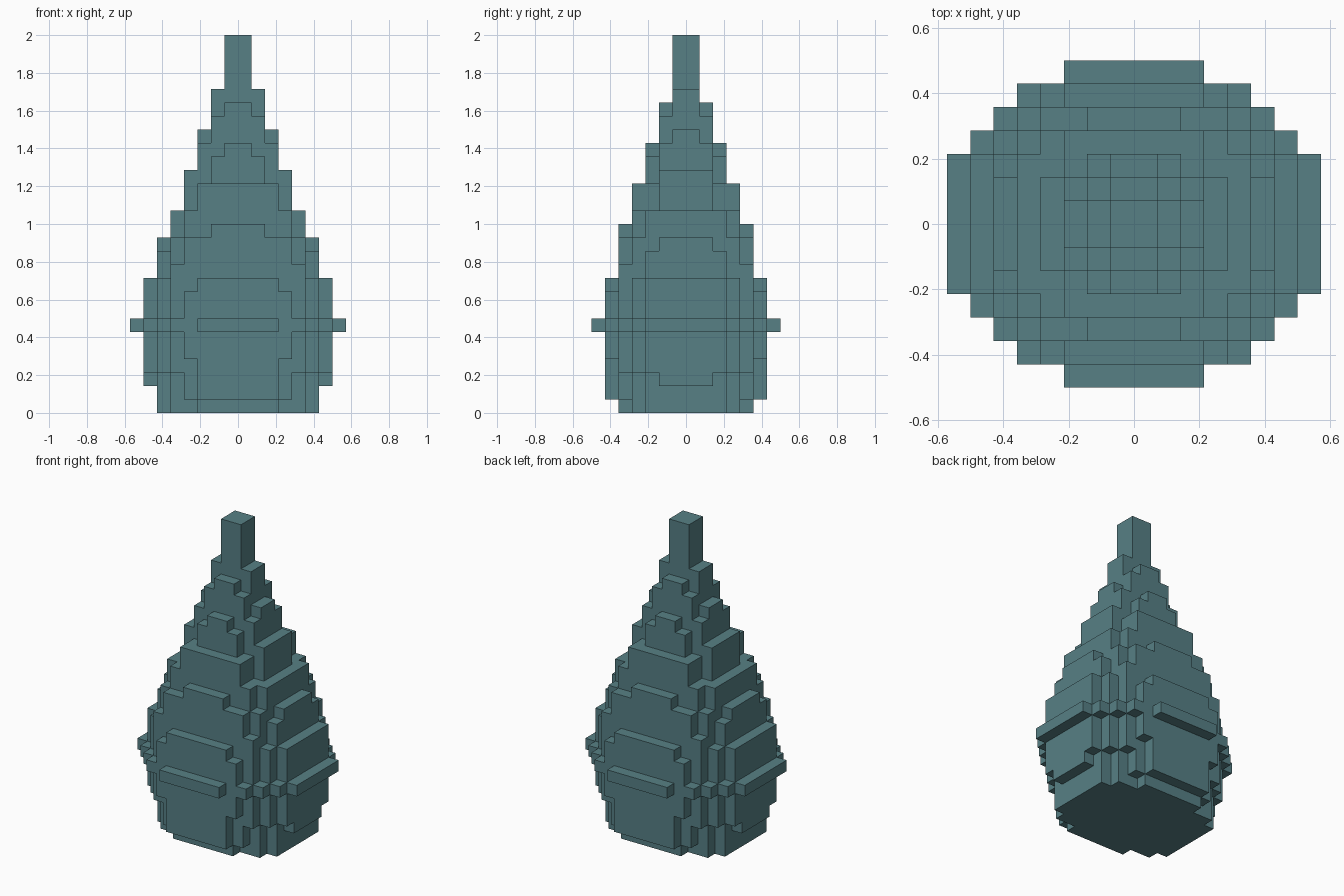
import bpy
import bmesh
import math
from mathutils import Vector

cube = bpy.data.objects.get("Cube")
if cube:
    bpy.data.objects.remove(cube, do_unlink=True)

UNIT = 2 / 28  # edge length of one block

# Each entry: (layers high, half-widths in x for block rows going outward in y)
LAYERS = [
    (1, (6, 6, 6, 5, 3)),
    (1, (6, 6, 6, 5, 4, 3)),
    (1, (7, 7, 6, 5, 4, 3)),
    (1, (7, 7, 7, 6, 5, 3)),
    (2, (7, 7, 7, 6, 5, 4)),
    (1, (8, 8, 8, 7, 6, 5, 3)),   # protruding belt
    (2, (7, 7, 7, 6, 5, 4)),
    (1, (7, 7, 7, 6, 5, 3)),
    (1, (6, 6, 6, 5, 5)),
    (1, (6, 6, 6, 5, 4)),
    (1, (6, 6, 5, 5, 4)),
    (1, (5, 5, 5, 4, 2)),
    (1, (5, 5, 5, 4)),
    (2, (4, 4, 3, 3)),
    (1, (4, 4, 2)),
    (1, (3, 3, 2)),
    (1, (3, 3, 1)),
    (1, (3, 2)),
    (1, (2, 2)),
    (1, (2, 1)),
    (1, (2,)),
    (4, (1,)),                    # tip post
]

# Collect the filled blocks, mirrored in x and y
blocks = set()
z = 0
for count, rows in LAYERS:
    for k in range(z, z + count):
        for j, half in enumerate(rows):
            for i in range(-half, half):
                blocks.add((i, j, k))
                blocks.add((i, -1 - j, k))
    z += count

# Outer shell: a square wherever a block borders empty space
bm = bmesh.new()
verts = {}


def corner(p):
    key = tuple(round(c) for c in p)
    if key not in verts:
        verts[key] = bm.verts.new(Vector(key) * UNIT)
    return verts[key]


for block in sorted(blocks):
    for axis in range(3):
        for sign in (-1, 1):
            n = Vector((0, 0, 0))
            n[axis] = sign
            if tuple(round(b + d) for b, d in zip(block, n)) in blocks:
                continue
            u = Vector((0, 0, 0))
            u[(axis + 1) % 3] = 1
            v = n.cross(u)
            mid = Vector(block) + Vector((0.5, 0.5, 0.5)) + n * 0.5
            bm.faces.new([corner(mid + (u * a + v * b) * 0.5)
                          for a, b in ((-1, -1), (1, -1), (1, 1), (-1, 1))])

# Merge coplanar squares into clean flat faces
bmesh.ops.dissolve_limit(bm, angle_limit=math.radians(1),
                         verts=bm.verts[:], edges=bm.edges[:])
mesh = bpy.data.meshes.new("stepped_drop")
bm.to_mesh(mesh)
bm.free()

# Single flat colour
teal = bpy.data.materials.new("muted_teal")
teal.use_nodes = True
colour = (0.095, 0.216, 0.235, 1)
teal.diffuse_color = colour
teal.node_tree.nodes["Principled BSDF"].inputs["Base Color"].default_value = colour
mesh.materials.append(teal)

drop = bpy.data.objects.new("stepped_drop", mesh)
bpy.context.collection.objects.link(drop)
